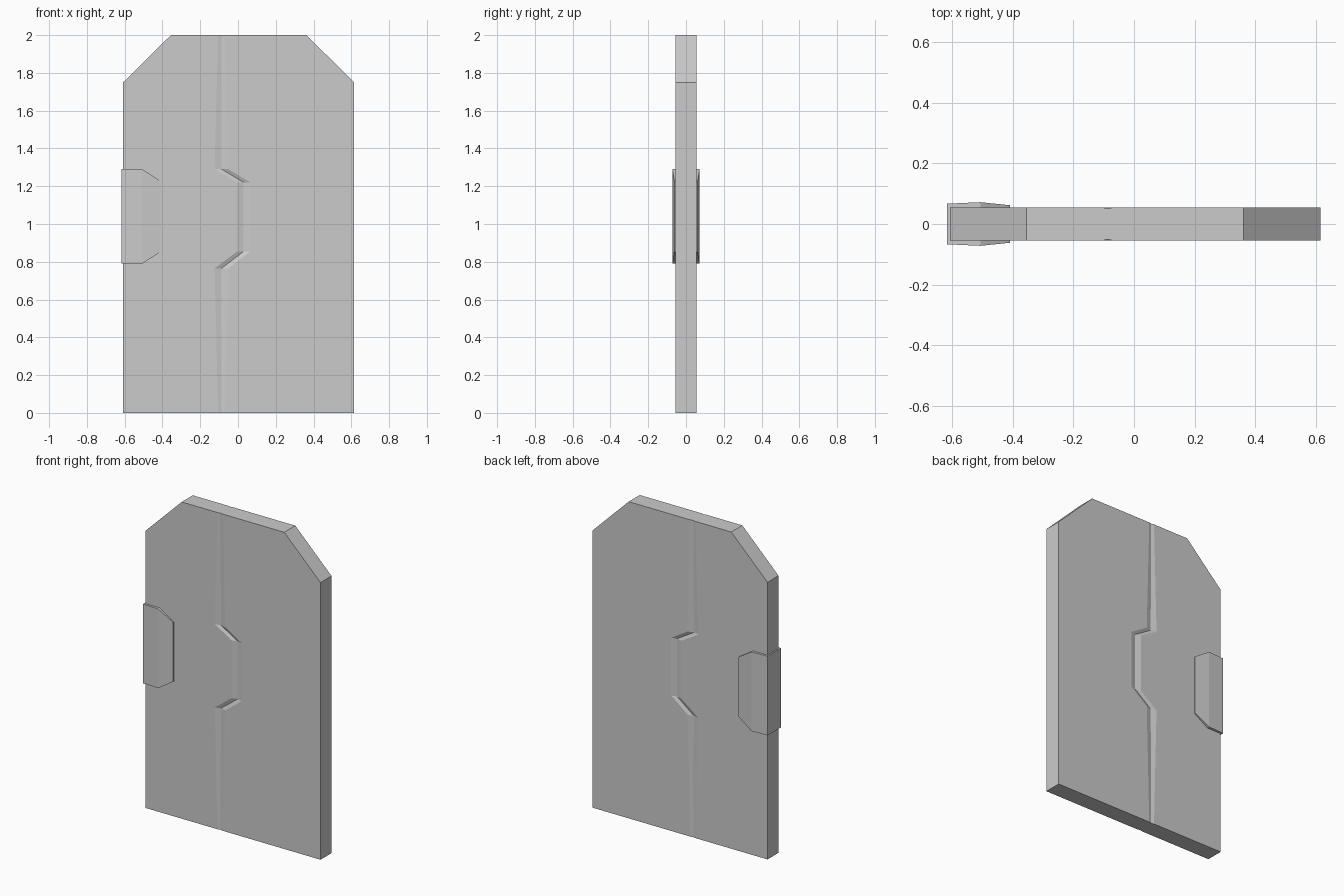
import bpy, bmesh

if "Cube" in bpy.data.objects:
    bpy.data.objects.remove(bpy.data.objects["Cube"])


def make_object(name, bm):
    bmesh.ops.remove_doubles(bm, verts=bm.verts, dist=1e-5)
    bmesh.ops.recalc_face_normals(bm, faces=bm.faces)
    me = bpy.data.meshes.new(name)
    bm.to_mesh(me)
    bm.free()
    ob = bpy.data.objects.new(name, me)
    bpy.context.collection.objects.link(ob)
    return ob


# door panel: flat slab, clipped top corners, shallow V groove on both faces
T = 0.055
LEFT, RIGHT = -0.608, 0.615
# groove stations: z, centre x, half width, depth
groove = [(2.0, -0.087, 0.018, 0.004), (1.29, -0.087, 0.037, 0.009),
          (1.22, 0.03, 0.035, 0.009), (0.855, 0.03, 0.035, 0.009),
          (0.765, -0.087, 0.037, 0.009), (0.0, -0.087, 0.018, 0.004)]

bm = bmesh.new()
rims = []
for s in (-1, 1):
    def v(x, z, d=0.0):
        return bm.verts.new((x, s * (T - d), z))
    l = [v(x - w, z) for z, x, w, d in groove]
    c = [v(x, z, d) for z, x, w, d in groove]
    r = [v(x + w, z) for z, x, w, d in groove]
    for i in range(len(groove) - 1):
        bm.faces.new((l[i], c[i], c[i + 1], l[i + 1]))
        bm.faces.new((c[i], r[i], r[i + 1], c[i + 1]))
    lo = [v(LEFT, 0), v(LEFT, 1.75), v(-0.355, 2)]
    ro = [v(0.362, 2), v(RIGHT, 1.75), v(RIGHT, 0)]
    bm.faces.new(lo + l)
    bm.faces.new(ro + r[::-1])
    rims.append(lo + [l[0], c[0], r[0]] + ro + [r[-1], c[-1], l[-1]])
a, b = rims
for i in range(len(a)):
    j = (i + 1) % len(a)
    bm.faces.new((a[i], a[j], b[j], b[i]))
make_object("door_panel", bm)

# handle plate wrapping the left edge: x, half thickness, half height
sections = [(-0.617, 0.067, 0.25), (-0.507, 0.072, 0.25), (-0.41, 0.062, 0.188)]
bm = bmesh.new()
rings = [[bm.verts.new((x, sy * t, 1.04 + sz * h))
          for sy, sz in ((-1, -1), (1, -1), (1, 1), (-1, 1))]
         for x, t, h in sections]
for p, q in zip(rings, rings[1:]):
    for i in range(4):
        j = (i + 1) % 4
        bm.faces.new((p[i], p[j], q[j], q[i]))
bm.faces.new(rings[0])
bm.faces.new(rings[-1])
make_object("handle_plate", bm)
